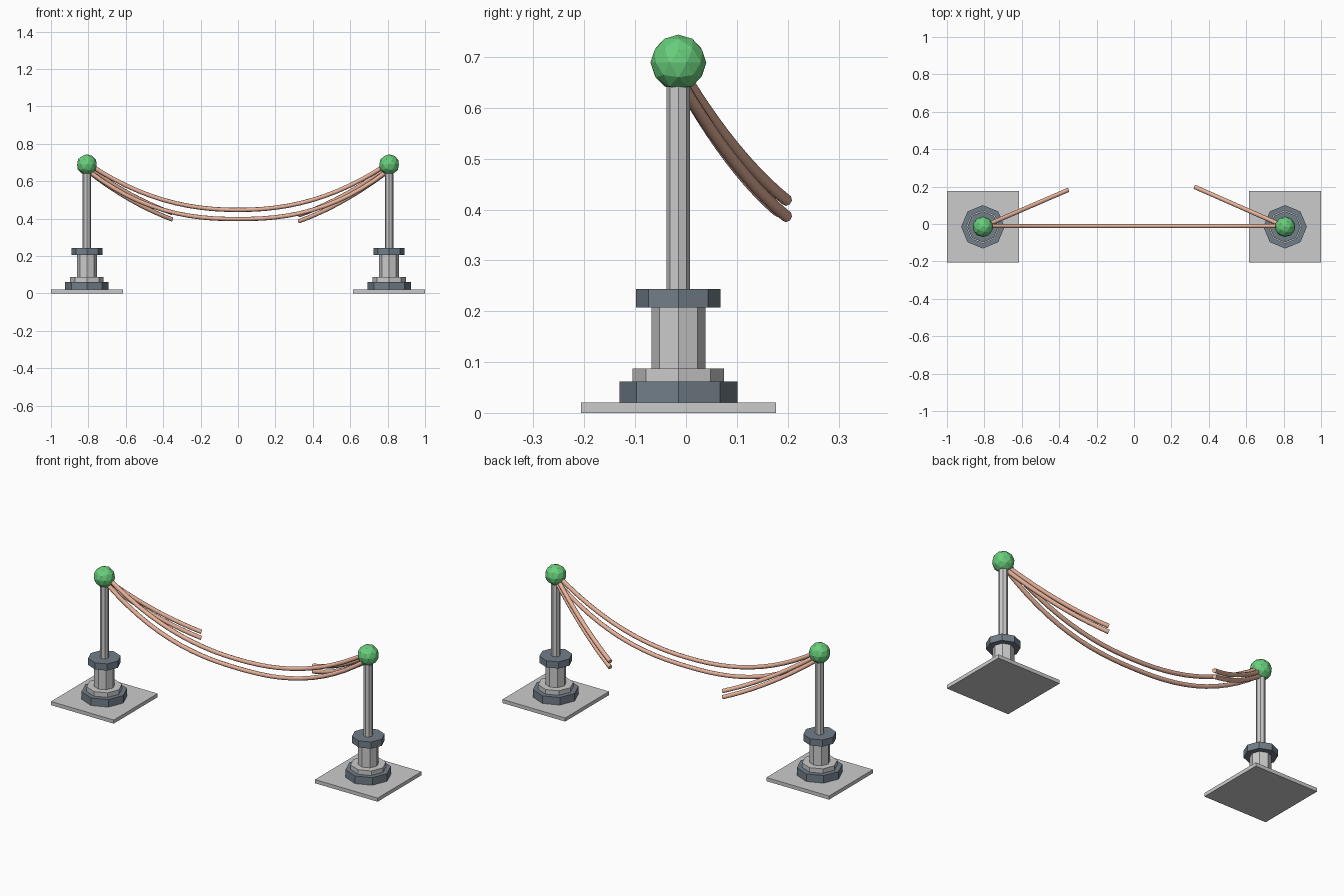
import bpy, math

if "Cube" in bpy.data.objects:
    bpy.data.objects.remove(bpy.data.objects["Cube"])

CY = -0.015   # row of posts
PX = 0.808    # post offset from the centre


def material(name, rgb):
    m = bpy.data.materials.new(name)
    m.diffuse_color = (*rgb, 1)
    m.use_nodes = True
    m.node_tree.nodes["Principled BSDF"].inputs["Base Color"].default_value = m.diffuse_color
    return m


SLATE = material("slate", (0.17, 0.21, 0.25))
GREEN = material("green", (0.14, 0.62, 0.2))
ROPE = material("rope", (0.8, 0.45, 0.33))


def octagon(name, x, r, z0, z1, mat=None):
    bpy.ops.mesh.primitive_cylinder_add(vertices=8, radius=r, depth=z1 - z0,
                                        location=(x, CY, (z0 + z1) / 2))
    ob = bpy.context.object
    ob.name = name
    if mat:
        ob.data.materials.append(mat)


def rope(name, points, r=0.0115):
    cu = bpy.data.curves.new(name, 'CURVE')
    cu.dimensions = '3D'
    cu.bevel_depth = r
    cu.bevel_resolution = 2
    cu.use_fill_caps = True
    sp = cu.splines.new('POLY')
    sp.points.add(len(points) - 1)
    for p, co in zip(sp.points, points):
        p.co = (*co, 1)
    sp.use_smooth = True
    cu.materials.append(ROPE)
    bpy.context.collection.objects.link(bpy.data.objects.new(name, cu))


# Posts: plate, stepped foot, collar, pole and ball
for side, s in (("left", -1), ("right", 1)):
    x = s * PX
    bpy.ops.mesh.primitive_cube_add(size=1, location=(x, CY, 0.01))
    plate = bpy.context.object
    plate.name = side + "_base_plate"
    plate.scale = (0.384, 0.384, 0.02)
    octagon(side + "_foot_ring", x, 0.116, 0.02, 0.062, SLATE)
    octagon(side + "_foot_step", x, 0.09, 0.062, 0.087)
    octagon(side + "_socket", x, 0.053, 0.087, 0.207)
    octagon(side + "_collar", x, 0.083, 0.207, 0.244, SLATE)
    octagon(side + "_pole", x, 0.023, 0.244, 0.68)
    bpy.ops.mesh.primitive_ico_sphere_add(subdivisions=2, radius=0.055,
                                          location=(x, CY, 0.689))
    ball = bpy.context.object
    ball.name = side + "_ball"
    ball.data.materials.append(GREEN)

# Long ropes sagging between the posts
N = 24
for name, low, high, power in (("upper_rope", 0.447, 0.69, 2.2),
                               ("lower_rope", 0.398, 0.652, 2.4)):
    pts = []
    for i in range(N + 1):
        u = 2 * i / N - 1
        pts.append((u * 0.795, CY + 0.004, low + (high - low) * abs(u) ** power))
    rope(name, pts)

# Loose rope ends hanging behind each post
for side, s, ex, ey, ends in (("left", -1, 0.352, 0.182, (0.43, 0.396)),
                              ("right", 1, 0.325, 0.198, (0.418, 0.386))):
    for tag, z0, z1 in (("upper", 0.672, ends[0]), ("lower", 0.648, ends[1])):
        pts = []
        for i in range(11):
            t = i / 10
            fall = 1.35 * t - 0.35 * t * t
            pts.append((s * (0.795 + (ex - 0.795) * t),
                        CY + 0.006 + (ey - CY - 0.006) * t,
                        z0 - (z0 - z1) * fall))
        rope(f"{side}_{tag}_loose_rope", pts)
